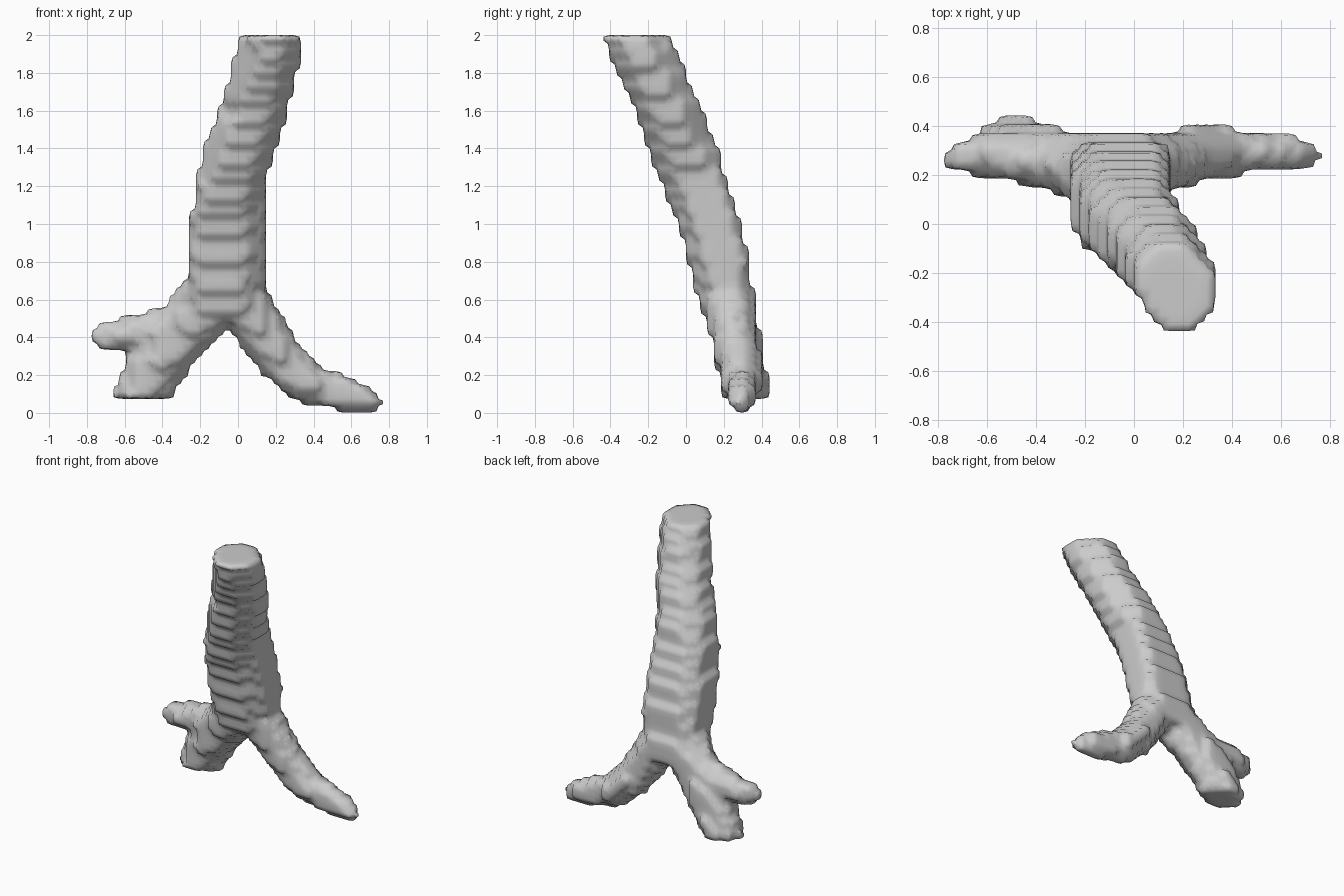
import bpy, bmesh, math
from mathutils import Vector

cube = bpy.data.objects.get("Cube")
if cube:
    bpy.data.objects.remove(cube, do_unlink=True)

STEP = 2 / 54          # size of one scan cell
HALF = Vector((22, 13, 0))   # cells on each side of the centre
SIZE = (44, 26, 54)

# Trunk slices from the top: x, y, z, half width, half depth, diagonal cut
trunk = [(.175, -.26, 2.01, .165, .18, 1.25), (.145, -.2, 1.84, .175, .18, 1.3),
         (.08, -.09, 1.6, .185, .18, 1.35), (.01, -.018, 1.4, .187, .183, 1.45),
         (-.04, .053, 1.2, .182, .175, 1.75), (-.06, .125, 1, .19, .168, 1.8),
         (-.065, .175, .8, .205, .165, 1.8), (-.075, .215, .6, .2, .145, 1.7),
         (-.08, .23, .47, .09, .13, 1.5)]

# Limbs: depth squash, lowest height, then path nodes (x, y, z, radius)
limbs = {
    "left_bronchus": (.9, 0, [(-.01, .21, .64, .16), (.12, .25, .44, .135), (.23, .28, .28, .128),
                              (.36, .295, .165, .115), (.5, .295, .12, .095), (.62, .295, .085, .085),
                              (.71, .285, .06, .058)]),
    "right_bronchus": (.82, .075, [(-.14, .21, .62, .17), (-.3, .26, .42, .155),
                                   (-.43, .295, .26, .16), (-.51, .31, .1, .145)]),
    "right_upper_branch": (.9, 0, [(-.3, .25, .45, .13), (-.58, .28, .415, .1), (-.7, .275, .41, .075)]),
    "lower_lobe_bump": (1.0, .075, [(-.5, .35, .12, .09), (-.42, .34, .22, .085)]),
}


def inside_slice(p, a, b):
    """True when p lies in the clipped square section between two slices."""
    t = (a[2] - p.z) / (a[2] - b[2])
    if not 0 <= t < 1:
        return False
    x, y, _, wide, deep, cut = [m + (n - m) * t for m, n in zip(a, b)]
    u, v = (p.x - x) / wide, (p.y - y) / deep
    return max(abs(u), abs(v)) < 1 and abs(u + v) < cut and abs(u - v) < 1.5


def inside_segment(p, a, b, squash):
    """True when p lies in the tapered tube between nodes a and b."""
    start, end = Vector(a[:3]), Vector(b[:3])
    axis = end - start
    t = min(1, max(0, (p - start).dot(axis) / axis.length_squared))
    off = p - start - axis * t
    off.y /= squash
    return off.length < a[3] + (b[3] - a[3]) * t


def cells_near(a, b):
    """Scan cells, with their centres, in the box around two nodes."""
    reach = max(a[3], b[3])
    low = [max(0, math.floor((min(a[i], b[i]) - reach) / STEP + HALF[i])) for i in range(3)]
    high = [min(SIZE[i], math.ceil((max(a[i], b[i]) + reach) / STEP + HALF[i])) for i in range(3)]
    for x in range(low[0], high[0]):
        for y in range(low[1], high[1]):
            for z in range(low[2], high[2]):
                yield (x, y, z), (Vector((x + .5, y + .5, z + .5)) - HALF) * STEP


# Fill the scan cells covered by the trunk and each limb
filled = set()
for a, b in zip(trunk, trunk[1:]):
    filled.update(cell for cell, p in cells_near(a, b) if inside_slice(p, a, b))
for squash, floor, path in limbs.values():
    for a, b in zip(path, path[1:]):
        filled.update(cell for cell, p in cells_near(a, b)
                      if p.z > floor and inside_segment(p, a, b, squash))

# Skin the exposed cell sides
bm = bmesh.new()
corners = {}


def corner(key):
    if key not in corners:
        corners[key] = bm.verts.new((Vector(key) - HALF) * STEP)
    return corners[key]


for cell in sorted(filled):
    for axis in range(3):
        u, v = (axis + 1) % 3, (axis + 2) % 3
        for side in (0, 1):
            neighbour = list(cell)
            neighbour[axis] += 2 * side - 1
            if tuple(neighbour) in filled:
                continue
            ring = []
            for du, dv in ((0, 0), (1, 0), (1, 1), (0, 1)):
                key = list(cell)
                key[axis] += side
                key[u] += du
                key[v] += dv
                ring.append(corner(tuple(key)))
            bm.faces.new(ring if side else ring[::-1])

# Soften the terraces without losing them
for _ in range(2):
    bmesh.ops.smooth_vert(bm, verts=bm.verts, factor=.5,
                          use_axis_x=True, use_axis_y=True, use_axis_z=True)

mesh = bpy.data.meshes.new("airway")
bm.to_mesh(mesh)
bm.free()
mesh.shade_smooth()

# Plain grey
grey = bpy.data.materials.new("light_grey")
grey.use_nodes = True
colour = (.6, .6, .6, 1)
grey.diffuse_color = colour
grey.node_tree.nodes["Principled BSDF"].inputs["Base Color"].default_value = colour
mesh.materials.append(grey)

airway = bpy.data.objects.new("airway", mesh)
bpy.context.collection.objects.link(airway)
